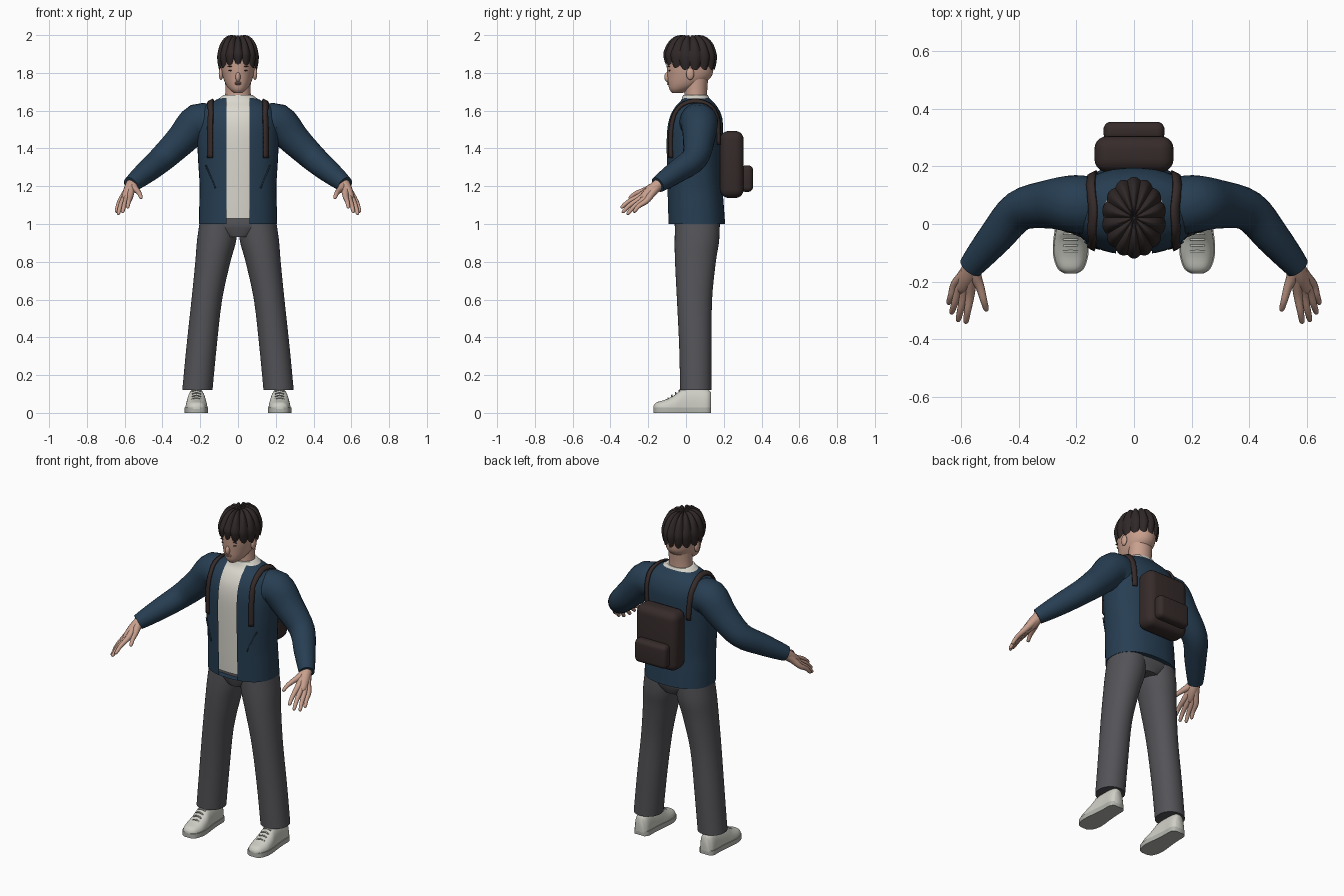
import bpy, bmesh, math
from mathutils import Vector, Matrix

old = bpy.data.objects.get("Cube")
if old:
    bpy.data.objects.remove(old)


def material(name, *rgb):
    m = bpy.data.materials.new(name)
    m.use_nodes = True
    m.diffuse_color = (*rgb, 1)
    m.node_tree.nodes["Principled BSDF"].inputs["Base Color"].default_value = (*rgb, 1)
    return m


SKIN = material("skin", .58, .35, .27)
HAIR = material("dark brown hair", .03, .021, .021)
NAVY = material("navy cloth", .02, .048, .085)
WHITE = material("off white cloth", .70, .68, .61)
GREY = material("grey cloth", .088, .086, .096)
BAG = material("brown canvas", .036, .024, .023)
SHOE = material("shoe white", .62, .62, .56)
SOLE = material("sole grey", .45, .46, .42)
LIPS = material("lips", .40, .20, .17)
DARK = material("eye dark", .03, .02, .02)
SIDES = (("left", 1), ("right", -1))


def finish(name, bm, mat, angle=40):
    bmesh.ops.recalc_face_normals(bm, faces=bm.faces)
    me = bpy.data.meshes.new(name)
    bm.to_mesh(me)
    bm.free()
    me.materials.append(mat)
    for p in me.polygons:
        p.use_smooth = True
    me.set_sharp_from_angle(angle=math.radians(angle))
    ob = bpy.data.objects.new(name, me)
    bpy.context.scene.collection.objects.link(ob)
    return ob


def smooth(rows, steps=4):
    """Catmull-Rom interpolation of tuples of any length."""
    out = []
    for i in range(len(rows) - 1):
        a, b, c, d = (rows[min(max(j, 0), len(rows) - 1)] for j in range(i - 1, i + 3))
        for s in range(steps):
            t = s / steps
            out.append(tuple(q + t / 2 * (r - p + t * (2 * p - 5 * q + 4 * r - w + t * (3 * (q - r) + w - p)))
                             for p, q, r, w in zip(a, b, c, d)))
    return out + [tuple(rows[-1])]


def loft_bm(rings):
    bm = bmesh.new()
    vs = [[bm.verts.new(p) for p in r] for r in rings]
    k = len(vs[0])
    for a, b in zip(vs, vs[1:]):
        for i in range(k):
            bm.faces.new((a[i], a[(i + 1) % k], b[(i + 1) % k], b[i]))
    bm.faces.new(vs[0])
    bm.faces.new(vs[-1])
    bmesh.ops.recalc_face_normals(bm, faces=bm.faces)
    return bm


def power(v, n):
    return math.copysign(abs(v) ** (2 / n), v)


def body(rows, n=2.3, k=40):
    """Horizontal rounded rings from rows of z, centre x, centre y, half width, half depth."""
    angles = [2 * math.pi * i / k for i in range(k)]
    return loft_bm([[(cx + rx * power(math.cos(a), n), cy + ry * power(math.sin(a), n), z) for a in angles]
                    for z, cx, cy, rx, ry in smooth(rows)])


def tube(name, mat, pts, side=1, k=16):
    """Round limb along points of x, y, z, radius."""
    pts = [(x * side, y, z, r) for x, y, z, r in smooth(pts)]
    rings = []
    for i, p in enumerate(pts):
        c = Vector(p[:3])
        d = Vector(pts[min(i + 1, len(pts) - 1)][:3]) - Vector(pts[max(i - 1, 0)][:3])
        q = d.to_track_quat('Z', 'Y')
        rings.append([c + q @ Vector((math.cos(t), math.sin(t), 0)) * p[3]
                      for t in (2 * math.pi * j / k for j in range(k))])
    return finish(name, loft_bm(rings), mat, 60)


def ball(name, mat, loc, size, turn=0):
    bm = bmesh.new()
    bmesh.ops.create_uvsphere(bm, u_segments=20, v_segments=12, radius=1)
    bm.transform(Matrix.Translation(loc) @ Matrix.Rotation(turn, 4, 'Y') @ Matrix.Diagonal((*size, 1)))
    return finish(name, bm, mat, 180)


def soft_box(name, mat, loc, size, r):
    bm = bmesh.new()
    bmesh.ops.create_cube(bm, size=1)
    bm.transform(Matrix.Translation(loc) @ Matrix.Diagonal((*size, 1)))
    bmesh.ops.bevel(bm, geom=bm.edges[:], offset=r, segments=5, profile=.5, affect='EDGES')
    return finish(name, bm, mat, 50)


# Jacket, open along the front, over a shirt of the same shape
TORSO = [(1.0, 0, .055, .207, .152), (1.1, 0, .05, .205, .15), (1.2, 0, .045, .203, .148),
         (1.35, 0, .042, .212, .148), (1.48, 0, .045, .216, .15), (1.56, 0, .05, .208, .142),
         (1.615, 0, .052, .185, .117), (1.65, 0, .052, .13, .088), (1.673, 0, .05, .083, .068)]
bm = body(TORSO)
EDGE = .062
for s in (1, -1):
    bmesh.ops.bisect_plane(bm, geom=bm.verts[:] + bm.edges[:] + bm.faces[:],
                           plane_co=(s * EDGE, 0, 0), plane_no=(1, 0, 0))
opening = [f for f in bm.faces if abs(f.calc_center_median().x) < EDGE - .001
           and f.calc_center_median().y < .04]
bmesh.ops.delete(bm, geom=opening, context='FACES')
jacket = finish("jacket", bm, NAVY)
inner = [(max(z, 1.03), x, y, rx - .008, ry - .008) for z, x, y, rx, ry in TORSO[:-1]]
finish("shirt", body(inner + [(1.683, 0, .05, .077, .066)]), WHITE)

# Trousers
finish("trouser_seat", body([(.93, 0, .058, .08, .10), (.97, 0, .06, .16, .115),
                             (1.0, 0, .06, .19, .12), (1.06, 0, .06, .185, .115)]), GREY)
for label, s in SIDES:
    leg = [(.12, .215, .052, .08, .083), (.35, .193, .05, .08, .086), (.6, .165, .045, .081, .093),
           (.8, .133, .05, .093, .108), (.92, .112, .058, .104, .118), (1.06, .095, .06, .1, .115)]
    finish(label + "_trouser_leg", body([(z, x * s, y, rx, ry) for z, x, y, rx, ry in leg], 2.1), GREY)

# Sleeves and pocket seams
for label, s in SIDES:
    tube(label + "_sleeve", NAVY, [(.14, .06, 1.52, .1), (.21, .07, 1.538, .1), (.3, .068, 1.445, .084),
                                   (.4, .045, 1.348, .071), (.48, -.045, 1.28, .061),
                                   (.535, -.11, 1.235, .051), (.568, -.15, 1.208, .043)], s, 24)
    tube(label + "_pocket_seam", NAVY, [(.12, -.086, 1.19, .004), (.145, -.076, 1.25, .004),
                                        (.17, -.062, 1.31, .004)], s, 6)

# Hands: every finger runs from the wrist through its knuckle
KNUCKLES = {"index": ((.57, -.25, 1.145), (.585, -.345, 1.085)),
            "middle": ((.59, -.245, 1.132), (.612, -.338, 1.06)),
            "ring": ((.608, -.23, 1.125), (.635, -.312, 1.05)),
            "little": ((.622, -.21, 1.122), (.645, -.278, 1.062)),
            "thumb": ((.535, -.22, 1.178), (.512, -.302, 1.135))}
for label, s in SIDES:
    for finger, (knuckle, tip) in KNUCKLES.items():
        mid, end = Vector(knuckle).lerp(tip, .55), Vector(tip)
        mid.z += .008
        tube(f"{label}_{finger}_finger", SKIN,
             [(.562, -.14, 1.214, .026), (*Vector((.565, -.15, 1.205)).lerp(knuckle, .5), .021),
              (*knuckle, .0155), (*mid, .012), (*mid.lerp(end, .8), .0095), (*end, .004)], s, 12)
    tube(label + "_palm", SKIN, [(.56, -.135, 1.218, .03), (.575, -.18, 1.18, .031),
                                 (.592, -.22, 1.145, .023), (.597, -.238, 1.133, .012)], s)

# Neck and head
finish("neck", body([(1.62, 0, .052, .074, .062), (1.7, 0, .052, .067, .06),
                     (1.8, 0, .055, .07, .065)], 2), SKIN)
finish("head", body([(1.694, 0, -.045, .022, .028), (1.712, 0, -.03, .045, .057), (1.74, 0, -.003, .065, .091),
                     (1.78, 0, .018, .08, .116), (1.83, 0, .022, .089, .124), (1.9, 0, .022, .09, .122),
                     (1.96, 0, .022, .06, .08)], 2.1), SKIN, 60)
ball("nose", SKIN, (0, -.097, 1.778), (.013, .018, .026))
ball("upper_lip", LIPS, (0, -.093, 1.748), (.022, .008, .004))
ball("lower_lip", LIPS, (0, -.091, 1.741), (.017, .009, .005))
for label, s in SIDES:
    ball(label + "_ear", SKIN, (s * .09, .022, 1.795), (.012, .021, .032))
    ball(label + "_eye", DARK, (s * .036, -.087, 1.812), (.015, .006, .004), s * -.1)
    ball(label + "_brow", HAIR, (s * .038, -.09, 1.834), (.02, .005, .003), s * .1)

# Hair: a lobed bowl cut gathered at the crown, with a scalloped lower edge
LOBES, K = 14, 112
profile = smooth([(1.982, .03), (1.995, .25), (1.988, .55), (1.955, .83), (1.9, 1), (1.86, .99), (1.825, .92)])
rings = []
for z, r in profile + [(1.85, .8)]:
    ring = []
    for i in range(K):
        a = 2 * math.pi * i / K
        lobe = abs(math.sin(a * LOBES / 2))
        front = max(0, -math.sin(a)) ** 2
        low = max(0, (1.94 - z) / .115)
        rr = r * (.94 + .07 * lobe * min(1, r * 1.5))
        top = .016 * (lobe - .6) * min(1, r * 2) * (1 - min(1, low))
        ring.append((rr * .11 * math.cos(a), .022 + rr * .139 * math.sin(a),
                     min(2, z + top + low * (.03 * front + .022 * (.5 - lobe)))))
    rings.append(ring)
finish("hair", loft_bm(rings), HAIR, 50)

# Backpack
soft_box("backpack", BAG, (0, .243, 1.315), (.275, .125, .355), .045)
soft_box("backpack_pocket", BAG, (0, .322, 1.24), (.212, .066, .14), .026)
for label, s in SIDES:
    path = smooth([(-.09, 1.35), (-.09, 1.47), (-.08, 1.57), (-.03, 1.64), (.05, 1.67),
                   (.13, 1.63), (.18, 1.55), (.2, 1.42)], 5)
    bm = bmesh.new()
    rows = [[bm.verts.new((s * (.152 + w), y, z)) for w in (-.017, 0, .017)] for y, z in path]
    for a, b in zip(rows, rows[1:]):
        for i in range(2):
            bm.faces.new((a[i], a[i + 1], b[i + 1], b[i]))
    strap = finish(label + "_strap", bm, BAG)
    wrap = strap.modifiers.new("hug", 'SHRINKWRAP')
    wrap.target = jacket
    wrap.wrap_mode = 'ABOVE_SURFACE'
    wrap.offset = .008
    thick = strap.modifiers.new("thickness", 'SOLIDIFY')
    thick.thickness = .012
    thick.offset = 0

# Shoes: rows of y, half width, height
LAST = smooth([(-.172, .018, .018), (-.155, .042, .036), (-.11, .057, .05), (-.06, .057, .075),
               (-.02, .052, .105), (.05, .046, .112), (.11, .044, .105), (.132, .028, .09)])
for label, s in SIDES:
    cx = s * .22
    arc = [math.pi * i / 20 for i in range(21)]
    finish(label + "_shoe", loft_bm([[(cx + w * power(math.cos(a), 2.5), y, .02 + h * power(math.sin(a), 2.5))
                                      for a in arc] for y, w, h in LAST]), SHOE, 50)
    outline = [(cx + w + .004, y) for y, w, h in LAST] + [(cx - w - .004, y) for y, w, h in reversed(LAST)]
    finish(label + "_sole", loft_bm([[(x, y, z) for x, y in outline] for z in (0, .028)]), SOLE, 50)
    for i in range(4):
        y, z = -.095 + i * .02, .078 + i * .014
        tube(f"{label}_lace_{i + 1}", SOLE, [(.195, y, z - .006, .004), (.22, y, z + .001, .004),
                                             (.245, y, z - .006, .004)], s, 6)
